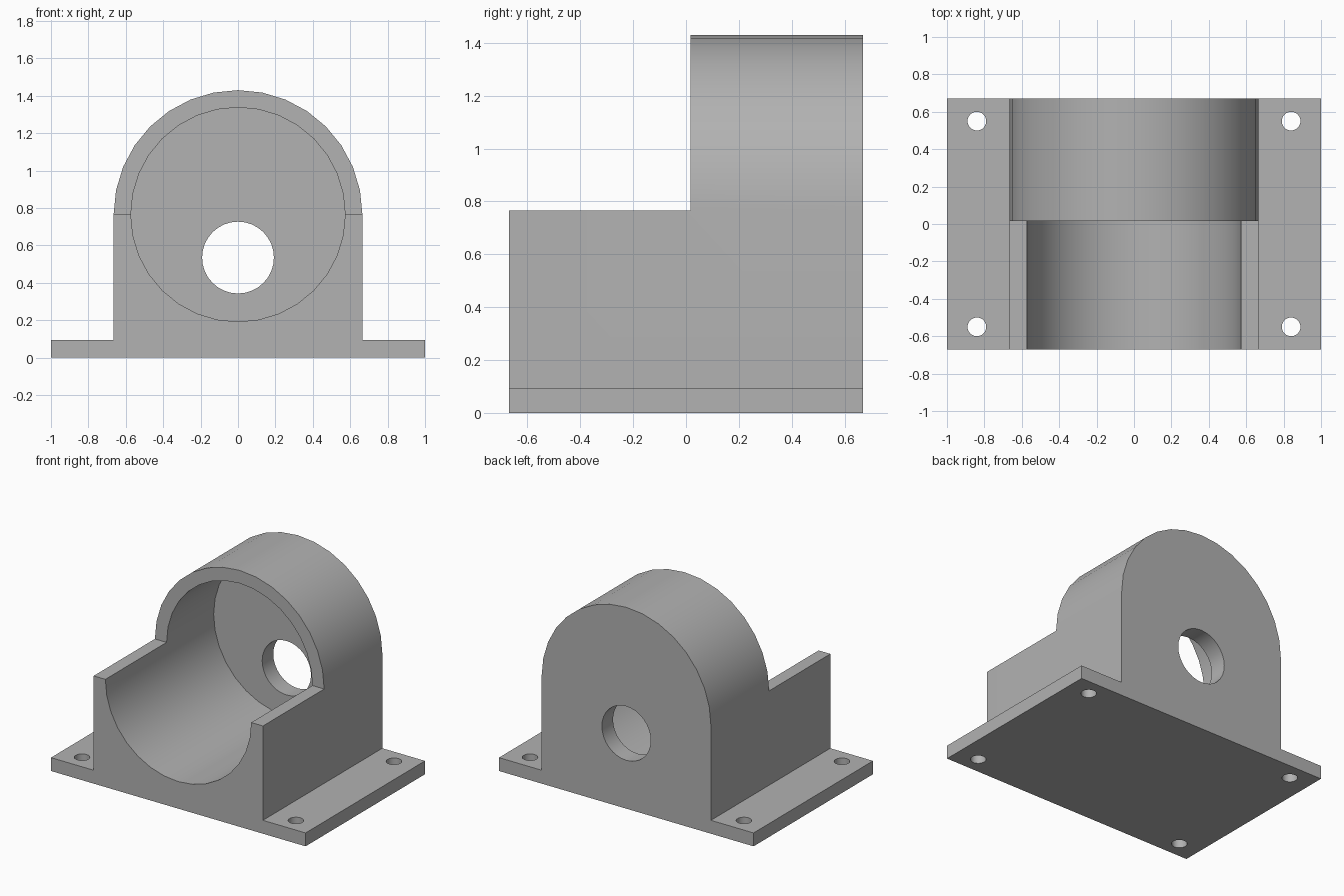
import bpy
import bmesh
from math import cos, sin, pi, radians
from mathutils import Matrix

if "Cube" in bpy.data.objects:
    bpy.data.objects.remove(bpy.data.objects["Cube"], do_unlink=True)

HALF_DEPTH = 0.67      # half of the base depth
BASE_TOP = 0.095       # flange thickness
AXIS_Z = 0.765         # height of the bore axis
ARCH_R = 0.665
BORE_R = 0.573
BORE_END = 0.545       # inner face of the back wall
STEP_Y = 0.017         # front of the full-height arch
SEGMENTS = 32

grey = bpy.data.materials.new("plain grey")
grey.use_nodes = True
colour = (0.445, 0.445, 0.445, 1)
grey.diffuse_color = colour
grey.node_tree.nodes["Principled BSDF"].inputs["Base Color"].default_value = colour


def make_object(name, bm):
    bmesh.ops.recalc_face_normals(bm, faces=bm.faces)
    mesh = bpy.data.meshes.new(name)
    bm.to_mesh(mesh)
    bm.free()
    mesh.materials.append(grey)
    obj = bpy.data.objects.new(name, mesh)
    bpy.context.collection.objects.link(obj)
    return obj


def extrude_profile(name, points, y0, y1):
    """Solid made from an x-z outline pushed along y."""
    bm = bmesh.new()
    face = bm.faces.new([bm.verts.new((x, y0, z)) for x, z in points])
    new = bmesh.ops.extrude_face_region(bm, geom=[face])["geom"]
    verts = [v for v in new if isinstance(v, bmesh.types.BMVert)]
    bmesh.ops.translate(bm, verts=verts, vec=(0, y1 - y0, 0))
    return make_object(name, bm)


def circle(radius, z):
    steps = [2 * pi * i / SEGMENTS for i in range(SEGMENTS)]
    return [(radius * cos(a), z + radius * sin(a)) for a in steps]


def cut(target, cutter):
    cutter.hide_render = True
    mod = target.modifiers.new(cutter.name, "BOOLEAN")
    mod.operation = "DIFFERENCE"
    mod.solver = "EXACT"
    mod.object = cutter
    bpy.context.view_layer.objects.active = target
    bpy.ops.object.modifier_apply(modifier=mod.name)
    bpy.data.objects.remove(cutter, do_unlink=True)


# Housing: flanged base and arched body in one outline
arch = circle(ARCH_R, AXIS_Z)[:SEGMENTS // 2 + 1]
outline = [(-1, 0), (1, 0), (1, BASE_TOP), (ARCH_R, BASE_TOP)]
outline += arch + [(-ARCH_R, BASE_TOP), (-1, BASE_TOP)]
housing = extrude_profile("motor_housing", outline, -HALF_DEPTH, HALF_DEPTH)

# Open cradle: remove the front half of the arch
upper = [(-1.2, AXIS_Z), (1.2, AXIS_Z), (1.2, 2), (-1.2, 2)]
cut(housing, extrude_profile("step_cutter", upper, -1, STEP_Y))

# Blind bore and shaft hole through the back wall
cut(housing, extrude_profile("bore_cutter", circle(BORE_R, AXIS_Z), -1, BORE_END))
cut(housing, extrude_profile("shaft_cutter", circle(0.192, 0.535), 0, 1))

# Screw holes in the flange corners
for x in (-0.84, 0.84):
    for y in (-0.55, 0.55):
        bm = bmesh.new()
        bmesh.ops.create_cone(bm, cap_ends=True, segments=SEGMENTS, radius1=0.05,
                              radius2=0.05, depth=0.5,
                              matrix=Matrix.Translation((x, y, 0.05)))
        cut(housing, make_object("screw_cutter", bm))

# Smooth round surfaces, crisp edges
bpy.ops.object.select_all(action="DESELECT")
housing.select_set(True)
bpy.context.view_layer.objects.active = housing
bpy.ops.object.shade_smooth_by_angle(angle=radians(30))
